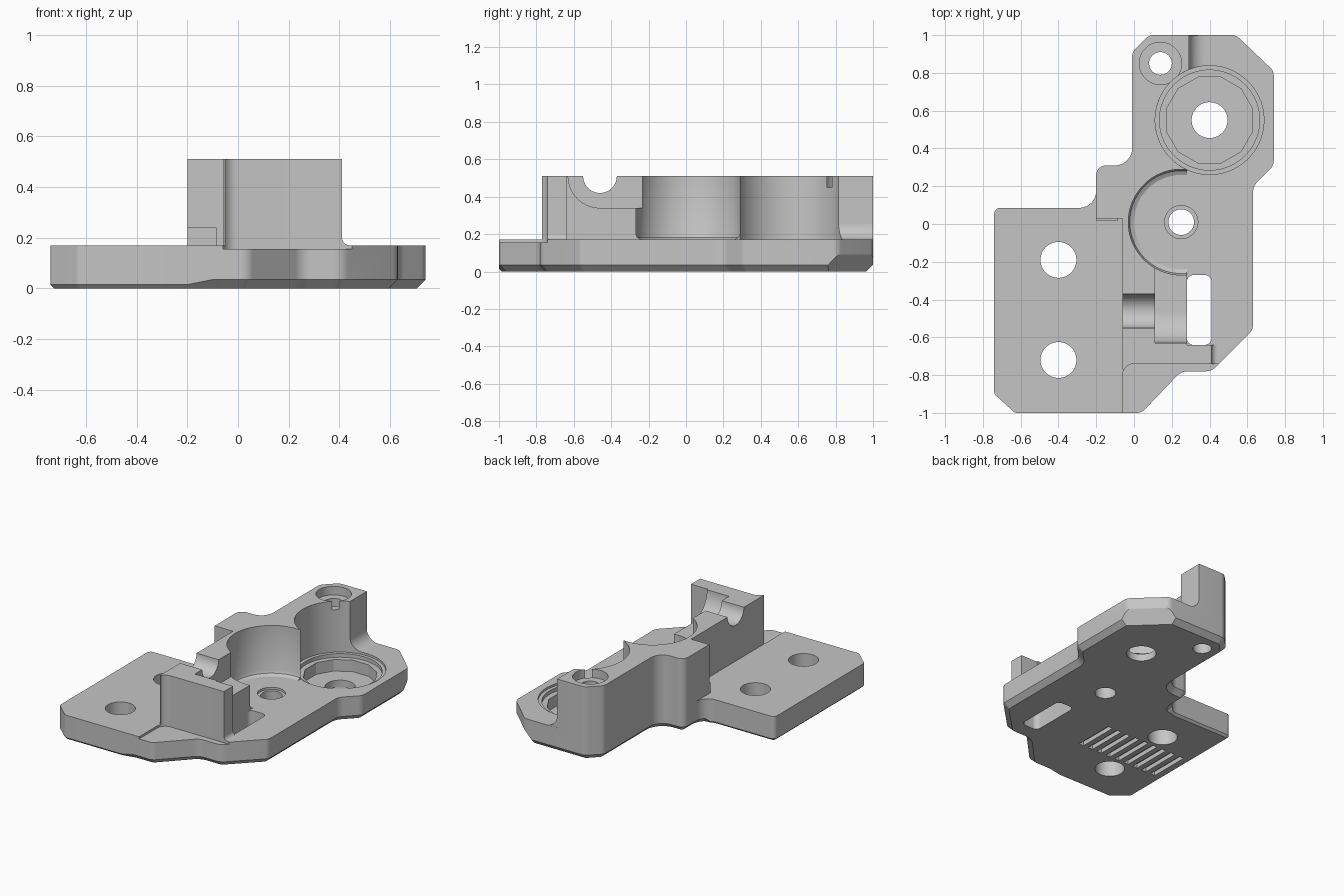
import bpy, bmesh, math
from mathutils import Vector

if "Cube" in bpy.data.objects:
    bpy.data.objects.remove(bpy.data.objects["Cube"])

grey = bpy.data.materials.new("plain grey")
grey.use_nodes = True
grey.diffuse_color = (0.56, 0.56, 0.56, 1)
grey.node_tree.nodes["Principled BSDF"].inputs["Base Color"].default_value = (0.56, 0.56, 0.56, 1)


def loft(name, rings):
    """Closed solid through matching rings of 3D points."""
    bm = bmesh.new()
    rows = [[bm.verts.new(p) for p in ring] for ring in rings]
    for low, high in zip(rows, rows[1:]):
        n = len(low)
        for i in range(n):
            j = (i + 1) % n
            bm.faces.new((low[i], low[j], high[j], high[i]))
    bm.faces.new(rows[0][::-1])
    bm.faces.new(rows[-1])
    # Faces share one winding, so the signed volume tells whether to flip
    if bm.calc_volume(signed=True) < 0:
        bmesh.ops.reverse_faces(bm, faces=bm.faces[:])
    mesh = bpy.data.meshes.new(name)
    bm.to_mesh(mesh)
    bm.free()
    mesh.materials.append(grey)
    ob = bpy.data.objects.new(name, mesh)
    bpy.context.collection.objects.link(ob)
    return ob


def prism(name, pts, a, b, axis="z"):
    place = {"x": lambda u, v, w: (w, u, v),
             "y": lambda u, v, w: (u, w, v),
             "z": lambda u, v, w: (u, v, w)}[axis]
    return loft(name, [[place(u, v, w) for u, v in pts] for w in (a, b)])


def arc(cx, cy, r, start, end, n):
    angles = [math.radians(start + (end - start) * i / n) for i in range(n + 1)]
    return [(cx + r * math.cos(t), cy + r * math.sin(t)) for t in angles]


def lathe(name, centre, profile, n=64):
    """Round solid about a vertical axis; profile holds (radius, z)."""
    turn = 180 / n
    return loft(name, [[(x, y, z) for x, y in arc(*centre, r, turn, turn + 360, n)[:-1]]
                       for r, z in profile])


def rounded(corners, steps=6):
    """Outline with every corner (x, y, radius) rounded."""
    out = []
    for i, (x, y, r) in enumerate(corners):
        p = Vector((x, y))
        if r == 0:
            out.append((x, y))
            continue
        a = (Vector(corners[i - 1][:2]) - p).normalized()
        b = (Vector(corners[(i + 1) % len(corners)][:2]) - p).normalized()
        half = a.angle(b) / 2
        mid = p + (a + b).normalized() * (r / math.sin(half))
        reach = r / math.tan(half)
        s, e = p + a * reach - mid, p + b * reach - mid
        for k in range(steps + 1):
            d = s.lerp(e, k / steps).normalized() * r
            out.append(tuple(mid + d))
    return out


def cut(target, *cutters):
    bpy.context.view_layer.objects.active = target
    for cutter in cutters:
        cutter.hide_render = True
        mod = target.modifiers.new("cut", "BOOLEAN")
        mod.operation = "DIFFERENCE"
        mod.solver = "MANIFOLD"
        mod.object = cutter
        bpy.ops.object.modifier_apply(modifier=mod.name)
        bpy.data.objects.remove(cutter)


TOP, FLOOR = 0.51, 0.17
BEARING, POCKET, SCREW = (0.40, 0.55), (0.25, 0.01), (0.14, 0.85)

# Base plate outline, counter-clockwise
left_side = [(-0.01, 0.91, .06), (-0.01, 0.31, .09), (-0.20, 0.31, .05), (-0.20, 0.085, .09)]
outline = rounded([
    (-0.74, 0.085, .03), (-0.74, -0.90, .03), (-0.63, -1.0, .03), (-0.2, -1, 0), (-0.1, -1, 0),
    (0.04, -1.0, .06), (0.25, -0.78, .08), (0.41, -0.78, .08), (0.63, -0.56, .06),
    (0.63, 0.20, .08), (0.74, 0.31, .06), (0.74, 0.81, .06), (0.54, 1.0, .06),
    (0.08, 1.0, .06)] + left_side)


def chamfer(x, y):
    return 0.015 if x < -0.15 and y < 0.1 else 0.035


def inset(pts):
    """Lower edge of the chamfer, slimmer around the left wing."""
    out = []
    for i, (x, y) in enumerate(pts):
        p = Vector((x, y))
        d1 = (p - Vector(pts[i - 1])).normalized()
        d2 = (Vector(pts[(i + 1) % len(pts)]) - p).normalized()
        n = Vector((-d1.y - d2.y, d1.x + d2.x)).normalized()
        q = p + n * chamfer(x, y) / max(0.6, n.dot(Vector((-d1.y, d1.x))))
        out.append((q.x, q.y, 0))
    return out


base = loft("base_plate", [inset(outline),
                           [(x, y, chamfer(x, y)) for x, y in outline],
                           [(x, y, FLOOR) for x, y in outline]])

# Lowered front floor, cable slot and holes
corner = arc(0.0, -0.80, 0.06, 180, 90, 6)
cut(base, prism("step", [(-0.06, -1.1)] + corner + [(0.6, -0.74), (0.6, -1.1)], 0.155, 0.3))
cut(base, prism("slot", rounded([(0.28, -0.64, .035), (0.41, -0.64, .035),
                                 (0.41, -0.27, .035), (0.28, -0.27, .035)]), -0.1, 0.3))
for y in (-0.19, -0.72):
    cut(base, lathe("wing_hole", (-0.40, y), [(0.095, -0.1), (0.095, 0.3)]))
cut(base, lathe("pocket_hole", POCKET, [(0.068, -0.1), (0.068, 0.155), (0.088, 0.155), (0.088, 0.3)]))
cut(base, lathe("screw_hole", SCREW, [(0.06, -0.1), (0.06, 0.3)]))

# Bearing seat: stepped rings, twelve-sided well, through hole
cut(base, lathe("seat", BEARING, [(0.265, 0.13), (0.265, 0.155), (0.288, 0.155), (0.288, 0.3)]),
    lathe("well", BEARING, [(0.235, 0.05), (0.235, 0.2)], 12),
    lathe("through", BEARING, [(0.095, -0.1), (0.095, 0.2)]))

# Deeper bevel below the rear diagonal edge
mid = Vector((0.64, 0.905))
out_dir = Vector((0.19, 0.20)).normalized()
along = Vector((-out_dir.y, out_dir.x))
wedge = [(-0.06, -0.001), (0.02, -0.001), (0.02, 0.12)]
cut(base, loft("bevel", [[(*(mid + along * s + out_dir * d), z) for d, z in wedge]
                         for s in (-0.3, 0.3)]))

# Grip grooves on the underside
for i in range(9):
    x = -0.66 + i * 0.075
    cut(base, prism("groove", [(x - .018, -0.6), (x + .018, -0.6),
                               (x + .018, -0.31), (x - .018, -0.31)], -0.1, 0.03))

# Upright wall
wall_outline = [(-0.06, -0.77)] + arc(0.0, -0.80, 0.06, 150, 90, 4)
wall_outline += [(0.41, -0.74), (0.41, -0.64), (0.28, -0.64), (0.28, 0.3), (0.29, 0.3), (0.29, 1.0)]
wall_outline += rounded([(0.29, 1.0, 0), (0.08, 1.0, .06)] + left_side[:3]
                        + [(-0.20, 0.03, 0), (-0.06, 0.03, 0)])[1:]
wall = prism("upright_wall", wall_outline, 0.12, TOP)

# Round clearances, shaft channel and relief
cut(wall, lathe("pocket", POCKET, [(0.25, 0.1), (0.25, FLOOR), (0.258, 0.174), (0.272, 0.182),
                                   (0.28, 0.2), (0.28, 0.6)], 96))
cut(wall, lathe("bearing_clearance", BEARING, [(0.288, 0.1), (0.288, 0.6)], 96))
relief = arc(-0.46, TOP, 0.17, 180, 270, 16) + [(-0.2, 0.34), (-0.2, 0.6), (-0.63, 0.6)]
cut(wall, prism("relief", relief, 0.11, 0.6, "x"))
channel = arc(-0.46, TOP, 0.09, 180, 360, 24) + [(-0.37, 0.6), (-0.55, 0.6)]
cut(wall, prism("channel", channel, -0.3, 0.2, "x"))
cut(wall, lathe("counterbore", SCREW, [(0.06, 0.05), (0.06, 0.45), (0.112, 0.45), (0.112, 0.6)]))

# Small foot at the wall corner
foot = prism("wall_foot", [(-0.2, 0.018), (-0.085, 0.018), (-0.085, 0.04), (-0.2, 0.04)], 0.16, 0.24)


# Fillets where the wall ends meet the plate
def end_fillet(name, x, r, y0, y1):
    curve = arc(x + r, FLOOR + r, r, 270, 180, 8)
    return prism(name, [(x - .01, 0.14), (x + r, 0.14)] + curve + [(x - .01, FLOOR + r)], y0, y1, "y")


rear = end_fillet("rear_fillet", 0.29, 0.085, 0.75, 0.999)
cut(rear, lathe("bearing_clearance", BEARING, [(0.288, 0.1), (0.288, 0.6)], 96))
front = end_fillet("front_fillet", 0.41, 0.03, -0.74, -0.64)

for ob in (base, wall, foot, rear, front):
    bpy.ops.object.select_all(action="DESELECT")
    ob.select_set(True)
    bpy.context.view_layer.objects.active = ob
    bpy.ops.object.shade_smooth_by_angle(angle=math.radians(28))
